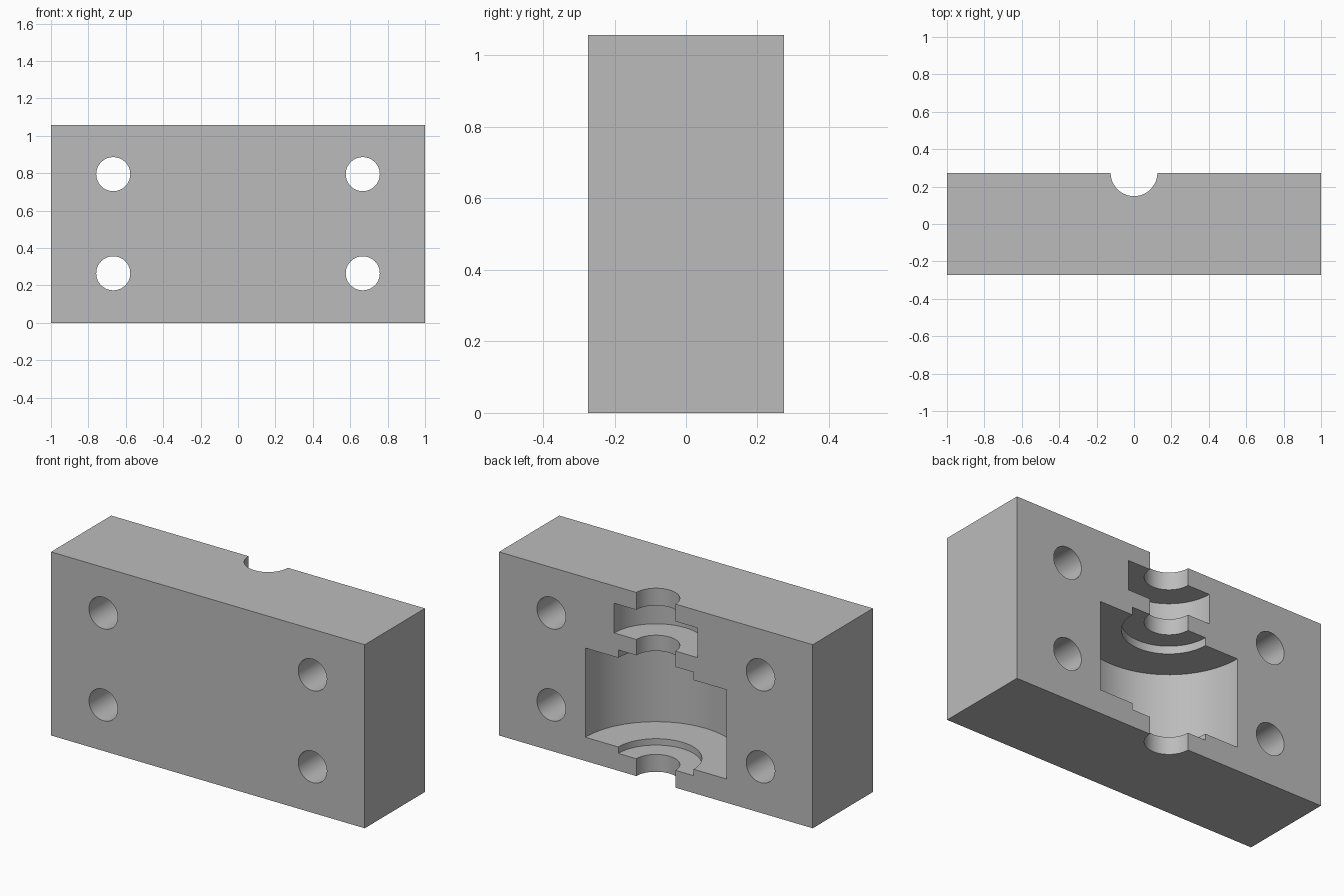
import bpy, bmesh, math
from mathutils import Matrix, Vector

if "Cube" in bpy.data.objects:
    bpy.data.objects.remove(bpy.data.objects["Cube"])

W, D, H = 2.0, 0.548, 1.058
SEG = 96

grey = bpy.data.materials.new("plain grey")
grey.diffuse_color = (0.50, 0.50, 0.50, 1)
grey.use_nodes = True
grey.node_tree.nodes["Principled BSDF"].inputs["Base Color"].default_value = grey.diffuse_color


def make_object(name, bm):
    bmesh.ops.recalc_face_normals(bm, faces=bm.faces)
    mesh = bpy.data.meshes.new(name)
    bm.to_mesh(mesh)
    bm.free()
    mesh.materials.append(grey)
    obj = bpy.data.objects.new(name, mesh)
    bpy.context.collection.objects.link(obj)
    return obj


# Rectangular block
bm = bmesh.new()
bmesh.ops.create_cube(bm, size=1, matrix=Matrix.Translation((0, 0, H / 2)) @ Matrix.Diagonal((W, D, H, 1)))
block = make_object("mould_block", bm)

# Stepped cavity: a (radius, height) profile turned about the back face
BORE, STEP, GROOVE, CHAMBER = 0.125, 0.24, 0.266, 0.45
profile = [(0, -0.1), (BORE, -0.1), (BORE, 0.1), (STEP, 0.1), (STEP, 0.137),
           (CHAMBER, 0.137), (CHAMBER, 0.651), (STEP, 0.651), (STEP, 0.696),
           (BORE, 0.696), (BORE, 0.787), (GROOVE, 0.787), (GROOVE, 0.958),
           (BORE, 0.958), (BORE, H + 0.1), (0, H + 0.1)]
bm = bmesh.new()
axis = Vector((0, D / 2, 0))
verts = [bm.verts.new(axis + Vector((r, 0, z))) for r, z in profile]
edges = [bm.edges.new(pair) for pair in zip(verts, verts[1:])]
bmesh.ops.spin(bm, geom=verts + edges, cent=axis, axis=(0, 0, 1), angle=math.tau, steps=SEG)
bmesh.ops.remove_doubles(bm, verts=bm.verts, dist=1e-5)
cutters = [make_object("cavity_cutter", bm)]

# Four bolt holes from front to back
for x in (-0.667, 0.667):
    for z in (0.265, 0.795):
        bm = bmesh.new()
        bmesh.ops.create_cone(bm, cap_ends=True, segments=64, radius1=0.091, radius2=0.091, depth=D + 0.2,
                              matrix=Matrix.Translation((x, 0, z)) @ Matrix.Rotation(math.pi / 2, 4, 'X'))
        cutters.append(make_object("bolt_hole_cutter", bm))

# Cut everything out of the block
bpy.context.view_layer.objects.active = block
block.select_set(True)
for cutter in cutters:
    mod = block.modifiers.new("cut", 'BOOLEAN')
    mod.operation = 'DIFFERENCE'
    mod.solver = 'EXACT'
    mod.object = cutter
    bpy.ops.object.modifier_apply(modifier=mod.name)
    bpy.data.objects.remove(cutter)

bpy.ops.object.shade_smooth_by_angle(angle=math.radians(30))
